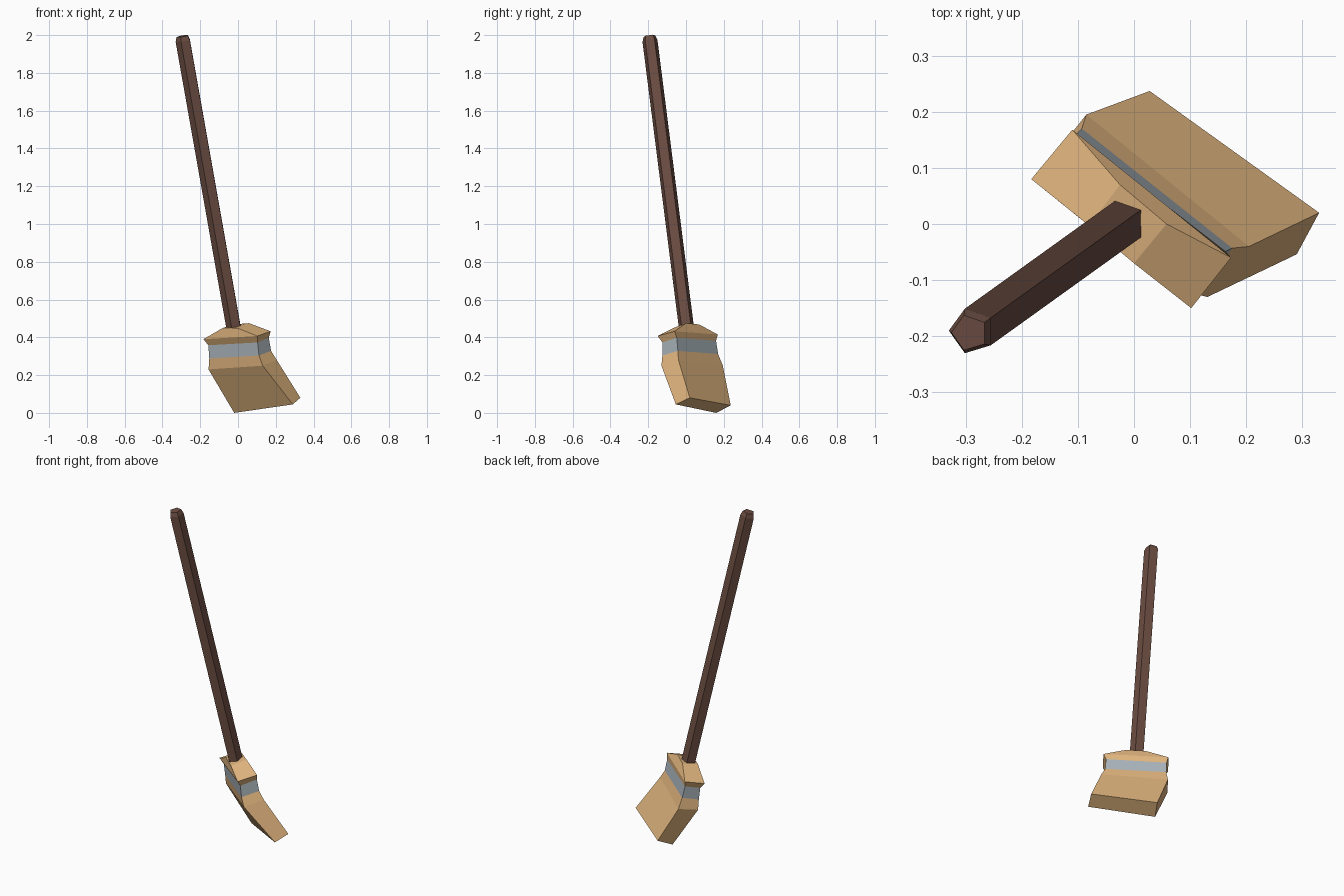
import bpy, bmesh, math
from mathutils import Vector

if "Cube" in bpy.data.objects:
    bpy.data.objects.remove(bpy.data.objects["Cube"])


def material(name, rgb):
    m = bpy.data.materials.new(name)
    m.diffuse_color = (*rgb, 1)
    m.use_nodes = True
    m.node_tree.nodes["Principled BSDF"].inputs["Base Color"].default_value = m.diffuse_color
    return m


TAN = material("straw", (0.75, 0.46, 0.21))
GREY = material("binding_grey", (0.40, 0.46, 0.50))
BROWN = material("dark_wood", (0.15, 0.075, 0.055))


def loft(name, rings, mat, cap_start=False, cap_end=False):
    """Skin a stack of equal-sized rings with flat quads."""
    bm = bmesh.new()
    vs = [[bm.verts.new(p) for p in ring] for ring in rings]
    n = len(rings[0])
    for r0, r1 in zip(vs, vs[1:]):
        for i in range(n):
            j = (i + 1) % n
            bm.faces.new((r0[i], r1[i], r1[j], r0[j]))
    if cap_start:
        bm.faces.new(vs[0])
    if cap_end:
        bm.faces.new(vs[-1][::-1])
    me = bpy.data.meshes.new(name)
    bm.to_mesh(me)
    bm.free()
    me.materials.append(mat)
    ob = bpy.data.objects.new(name, me)
    bpy.context.collection.objects.link(ob)
    return ob


# Head cross-sections from top to bottom: front-left, front-right, back-right, back-left
crown = [(-0.08, -0.003, 0.45), (0.0, -0.07, 0.448), (0.058, 0.0, 0.475), (-0.025, 0.07, 0.468)]
shoulder = [(-0.183, 0.08, 0.39), (0.102, -0.15, 0.407), (0.173, -0.06, 0.432), (-0.11, 0.168, 0.415)]
band_top = [(-0.157, 0.085, 0.358), (0.104, -0.125, 0.373), (0.163, -0.049, 0.398), (-0.105, 0.159, 0.382)]
band_low = [(-0.152, 0.092, 0.288), (0.111, -0.125, 0.304), (0.175, -0.043, 0.328), (-0.093, 0.17, 0.312)]
waist = [(-0.156, 0.105, 0.23), (0.131, -0.13, 0.25), (0.205, -0.04, 0.28), (-0.085, 0.195, 0.25)]
tip = [(-0.02, 0.16, 0.0), (0.29, -0.054, 0.045), (0.33, 0.02, 0.08), (0.028, 0.237, 0.04)]

loft("head_top", [crown, shoulder, band_top], TAN, cap_start=True)
loft("binding_band", [band_top, band_low], GREY)
loft("bristles", [band_low, waist, tip], TAN, cap_end=True)

# Five-sided leaning handle with a chamfered end
low, high = Vector((-0.016, 0.005, 0.43)), Vector((-0.293, -0.194, 1.995))
axis = (high - low).normalized()
u = Vector((1, 0, 0))
u = (u - axis * u.dot(axis)).normalized()
v = axis.cross(u)


def pentagon(centre, r):
    angles = [math.radians(180 - 72 * k) for k in range(5)]
    return [centre + (u * math.cos(a) + v * math.sin(a)) * r for a in angles]


loft("handle", [pentagon(high, 0.033), pentagon(high - axis * 0.025, 0.042),
                pentagon(low, 0.042)], BROWN, cap_start=True, cap_end=True)

# Make all normals face outward
for ob in bpy.context.collection.objects:
    bm = bmesh.new()
    bm.from_mesh(ob.data)
    c = sum((w.co for w in bm.verts), Vector()) / len(bm.verts)
    bm.normal_update()
    if sum((f.calc_center_median() - c).dot(f.normal) * f.calc_area() for f in bm.faces) < 0:
        bmesh.ops.reverse_faces(bm, faces=bm.faces[:])
    bm.to_mesh(ob.data)
    bm.free()
